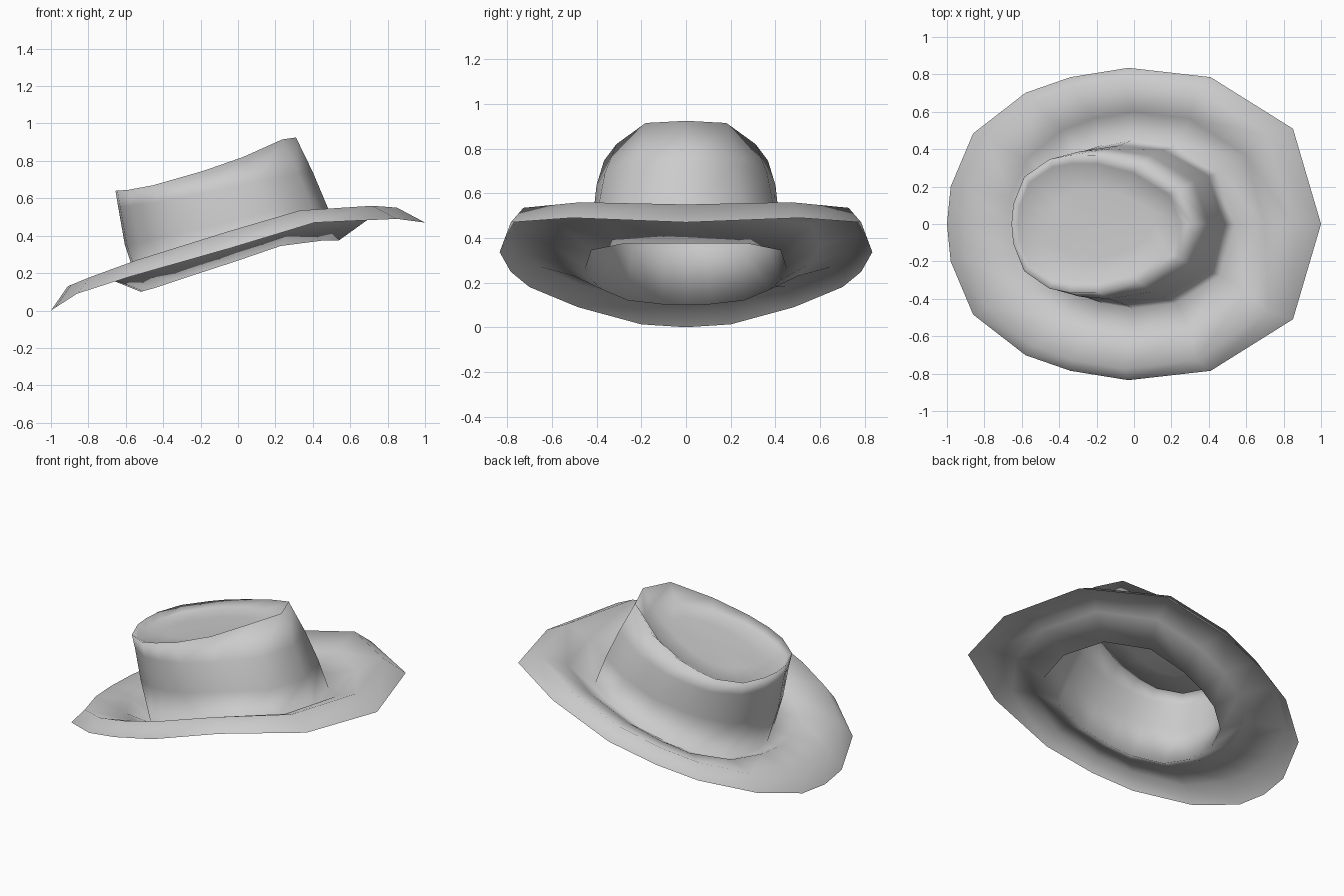
import bpy
import bmesh

cube = bpy.data.objects.get("Cube")
if cube:
    bpy.data.objects.remove(cube)

# One shared half outline; every ring of the hat stretches it to size
OUTLINE = [(1, 0), (.85, .61), (.41, .94), (-.03, 1), (-.34, .94),
           (-.58, .84), (-.86, .58), (-.98, .24), (-1, 0)]
mirrored_half = [(u, -v) for u, v in reversed(OUTLINE[1:-1])]
outline = OUTLINE + mirrored_half

# Places along the outline where each ring's height is given
STATIONS = (-1, -.86, -.58, 0, .41, .85, 1)


def height_at(u, heights):
    """Interpolate a ring's height between its stations."""
    pairs = list(zip(STATIONS, heights))
    for (u0, z0), (u1, z1) in zip(pairs, pairs[1:]):
        if u <= u1:
            return z0 + (z1 - z0) * (u - u0) / (u1 - u0)


def make_ring(bm, low_x, high_x, half_width, taper, heights):
    """Add one ring; taper pinches its raised end and widens the other."""
    centre = (low_x + high_x) / 2
    reach = (high_x - low_x) / 2
    return [bm.verts.new((centre + reach * u,
                          half_width * v * (1 - taper * u),
                          height_at(u, heights)))
            for u, v in outline]


def bridge(bm, outer, inner):
    """Join two rings with a band of quads."""
    count = len(outer)
    for i in range(count):
        j = (i + 1) % count
        bm.faces.new((outer[i], outer[j], inner[j], inner[i]))


def close_ring(bm, ring):
    """Fill a ring with a fan around its middle."""
    total = ring[0].co.copy()
    for vert in ring[1:]:
        total += vert.co
    hub = bm.verts.new(total / len(ring))
    for i, vert in enumerate(ring):
        bm.faces.new((vert, ring[(i + 1) % len(ring)], hub))


def make_material(name, colour):
    material = bpy.data.materials.new(name)
    material.use_nodes = True
    material.diffuse_color = colour
    shader = material.node_tree.nodes["Principled BSDF"]
    shader.inputs["Base Color"].default_value = colour
    return material


# Ring values: low x, high x, half width, taper, heights at the stations
brim = [
    # drooping edge, rolled ridge, dip
    (-1, 1, .835, 0, (0, .09, .18, .345, .47, .49, .47)),
    (-.91, .85, .775, 0, (.13, .18, .27, .43, .535, .56, .55)),
    (-.67, .7, .6, 0, (.16, .18, .23, .37, .46, .49, .49)),
]
crown = [
    # head opening, wall, shoulder, top rim
    (-.52, .54, .45, 0, (.1, .12, .17, .27, .345, .375, .375)),
    (-.605, .48, .42, 0, (.35, .36, .4, .47, .53, .55, .55)),
    (-.64, .4, .4, .08, (.55, .56, .58, .64, .69, .73, .74)),
    (-.655, .31, .365, .22, (.64, .645, .67, .75, .82, .915, .925)),
]
dent = [
    # foot of the inner wall, sunken middle
    (-.62, .25, .32, .22, (.61, .62, .645, .715, .76, .81, .82)),
    (-.45, .1, .18, .2, (.635, .64, .66, .705, .74, .77, .78)),
]

# The hat is one thin sheet from brim edge to crown dent
bm = bmesh.new()
rings = [make_ring(bm, *values) for values in brim + crown + dent]
for outer, inner in zip(rings, rings[1:]):
    bridge(bm, outer, inner)
close_ring(bm, rings[-1])
mesh = bpy.data.meshes.new("hat_shell")
bm.to_mesh(mesh)
bm.free()
mesh.shade_smooth()
mesh.materials.append(make_material("grey felt", (.6, .6, .6, 1)))
hat = bpy.data.objects.new("hat_shell", mesh)
bpy.context.collection.objects.link(hat)
